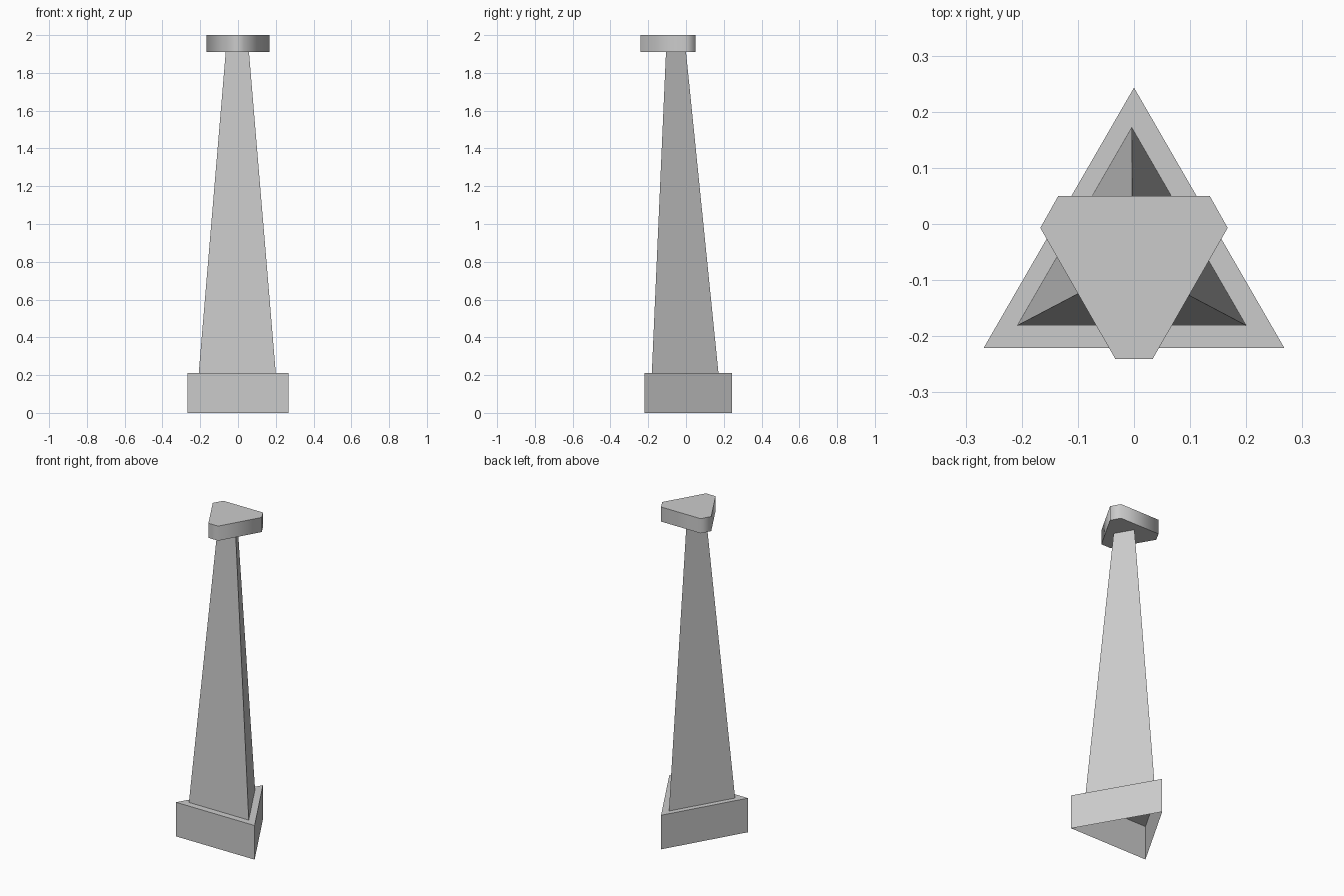
import bpy, bmesh, math

if "Cube" in bpy.data.objects:
    bpy.data.objects.remove(bpy.data.objects["Cube"])


def loft(name, lower, upper, z0, z1, bottom=True, top=True):
    """Prism or taper between two outlines given counter-clockwise."""
    bm = bmesh.new()
    a = [bm.verts.new((x, y, z0)) for x, y in lower]
    b = [bm.verts.new((x, y, z1)) for x, y in upper]
    n = len(a)
    for i in range(n):
        j = (i + 1) % n
        bm.faces.new((a[i], a[j], b[j], b[i]))
    if bottom:
        bm.faces.new(a[::-1])
    if top:
        bm.faces.new(b)
    mesh = bpy.data.meshes.new(name)
    bm.to_mesh(mesh)
    bm.free()
    obj = bpy.data.objects.new(name, mesh)
    bpy.context.collection.objects.link(obj)
    return obj


# Triangular plinth, open underneath
plinth = [(-0.268, -0.221), (0.268, -0.221), (0, 0.243)]
loft("plinth", plinth, plinth, 0, 0.21, bottom=False)

# Tapered three-sided shaft, ends hidden by plinth and cap
loft("shaft",
     [(-0.208, -0.181), (0.2, -0.181), (-0.004, 0.172)],
     [(-0.065, -0.106), (0.058, -0.106), (-0.003, 0.0)],
     0.21, 1.91, bottom=False, top=False)

# Cap: reversed triangle with clipped corners
half = [(0.033, -0.241), (0.167, -0.007), (0.135, 0.05)]
outline = half + [(-x, y) for x, y in reversed(half)]
cap = loft("cap", outline, outline, 1.91, 2.0)

# Soft shading round the cap's sides, sharp rims
bpy.ops.object.select_all(action='DESELECT')
cap.select_set(True)
bpy.context.view_layer.objects.active = cap
bpy.ops.object.shade_smooth_by_angle(angle=math.radians(70))
